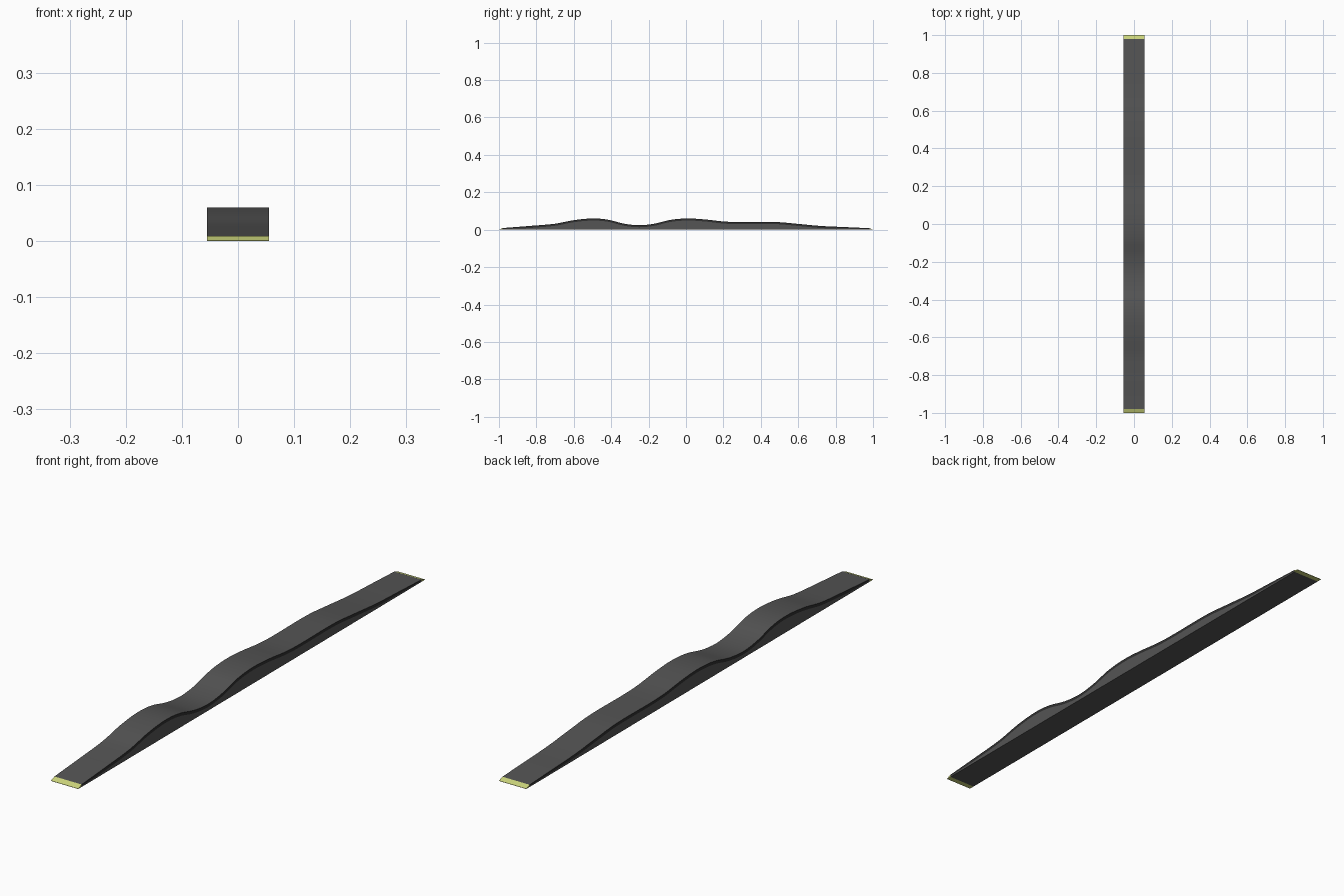
import bpy, bmesh, math

if "Cube" in bpy.data.objects:
    bpy.data.objects.remove(bpy.data.objects["Cube"])

HALF_W = 0.055
EDGE = 0.011          # thickness of the dark deck edge
# side profile of the riding surface (y, z)
KEYS = [(-0.98, 0.009), (-0.85, 0.019), (-0.7, 0.032), (-0.6, 0.051), (-0.5, 0.06),
        (-0.42, 0.054), (-0.33, 0.032), (-0.25, 0.024), (-0.17, 0.032), (-0.08, 0.053),
        (0.01, 0.06), (0.1, 0.055), (0.2, 0.044), (0.28, 0.041), (0.48, 0.041),
        (0.6, 0.031), (0.72, 0.02), (0.85, 0.014), (0.98, 0.008)]


def material(name, rgb):
    m = bpy.data.materials.new(name)
    m.diffuse_color = (*rgb, 1)
    m.use_nodes = True
    m.node_tree.nodes["Principled BSDF"].inputs["Base Color"].default_value = m.diffuse_color
    return m


rubber = material("grey rubber", (0.09, 0.09, 0.09))
dark = material("dark edge", (0.03, 0.03, 0.03))
yellow = material("pale yellow", (0.60, 0.66, 0.20))


def smooth_curve(keys, steps):
    """Hermite curve through the profile points."""
    n = len(keys)
    slope = []
    for i in range(n):
        a, b = keys[max(i - 1, 0)], keys[min(i + 1, n - 1)]
        slope.append((b[1] - a[1]) / (b[0] - a[0]))
    pts = []
    for i in range(n - 1):
        (y0, z0), (y1, z1) = keys[i], keys[i + 1]
        h = y1 - y0
        for s in range(steps):
            t = s / steps
            z = ((2*t**3 - 3*t**2 + 1) * z0 + (t**3 - 2*t**2 + t) * h * slope[i]
                 + (3*t**2 - 2*t**3) * z1 + (t**3 - t**2) * h * slope[i + 1])
            pts.append((y0 + h * t, z))
    return pts + [keys[-1]]


def strip(name, top, bottom, mats):
    """Solid between two lines of (y, z) points, spanning the full width.
    Side faces take the last material in mats."""
    bm = bmesh.new()
    rows = []
    for (yt, zt), (yb, zb) in zip(top, bottom):
        rows.append([bm.verts.new(c) for c in (
            (-HALF_W, yt, zt), (HALF_W, yt, zt), (HALF_W, yb, zb), (-HALF_W, yb, zb))])
    for a, b in zip(rows, rows[1:]):
        for k in range(4):
            j = (k + 1) % 4
            f = bm.faces.new((a[k], a[j], b[j], b[k]))
            if k in (1, 3):
                f.material_index = len(mats) - 1
    bm.faces.new(rows[0])
    bm.faces.new(rows[-1])
    bmesh.ops.remove_doubles(bm, verts=bm.verts, dist=1e-6)
    bmesh.ops.recalc_face_normals(bm, faces=bm.faces)
    me = bpy.data.meshes.new(name)
    bm.to_mesh(me)
    bm.free()
    ob = bpy.data.objects.new(name, me)
    bpy.context.collection.objects.link(ob)
    for m in mats:
        me.materials.append(m)
    bpy.context.view_layer.objects.active = ob
    ob.select_set(True)
    bpy.ops.object.shade_smooth_by_angle(angle=math.radians(30))
    ob.select_set(False)


surface = smooth_curve(KEYS, 5)
under = [(y, z - min(EDGE, z * 0.6)) for y, z in surface]
ground = [(y, 0) for y, z in surface]

# wavy deck with dark edges, and the solid body below it
strip("wavy_deck", surface, under, [rubber, dark])
strip("body", under, ground, [rubber])

# yellow wedge at each end
for name, (y, z) in (("front_lip", KEYS[0]), ("back_lip", KEYS[-1])):
    tip = math.copysign(1.0, y)
    strip(name, [(y, z), (tip, 0.001)], [(y, 0), (tip, 0)], [yellow])
